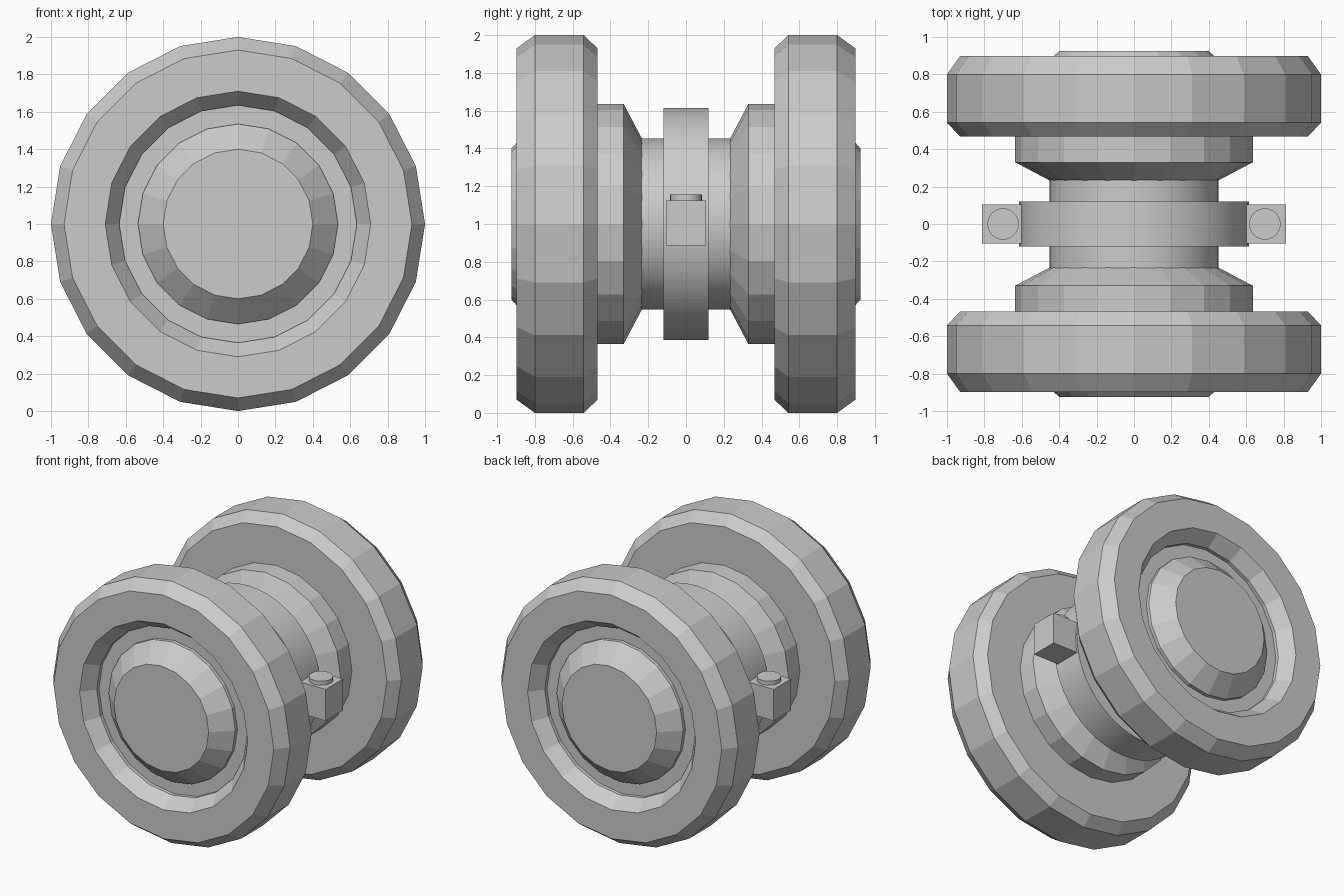
import bpy, bmesh, math

if "Cube" in bpy.data.objects:
    bpy.data.objects.remove(bpy.data.objects["Cube"])


def lathe(name, profile, sides, closed=False, smooth=False):
    """Revolve (radius, y) points around the y axis at z = 1."""
    bm = bmesh.new()
    rings = []
    for r, y in profile:
        rings.append([bm.verts.new((r * math.sin(2 * math.pi * i / sides), y,
                                    1 + r * math.cos(2 * math.pi * i / sides)))
                      for i in range(sides)])
    pairs = list(zip(rings, rings[1:]))
    if closed:
        pairs.append((rings[-1], rings[0]))
    else:
        bm.faces.new(rings[0])
        bm.faces.new(rings[-1])
    for a, b in pairs:
        for i in range(sides):
            j = (i + 1) % sides
            bm.faces.new((a[i], a[j], b[j], b[i]))
    bmesh.ops.recalc_face_normals(bm, faces=bm.faces)
    if smooth:
        for f in bm.faces:
            f.smooth = len(f.verts) == 4
        for e in bm.edges:
            e.smooth = e.calc_face_angle(0) < math.radians(40)
    return add(name, bm)


def add(name, bm):
    mesh = bpy.data.meshes.new(name)
    bm.to_mesh(mesh)
    bm.free()
    ob = bpy.data.objects.new(name, mesh)
    bpy.context.collection.objects.link(ob)
    return ob


for side, label in ((-1, "front"), (1, "back")):
    # Chamfered outer wheel ring
    ring = [(0.71, 0.897), (0.93, 0.897), (1.0, 0.80), (1.0, 0.542),
            (0.93, 0.468), (0.635, 0.468), (0.635, 0.797)]
    lathe(label + "_wheel", [(r, side * y) for r, y in ring], 20, closed=True)
    # Hub with domed cap outside and tapered collar inside
    hub = [(0.40, 0.925), (0.535, 0.797), (0.535, 0.77), (0.635, 0.77),
           (0.635, 0.33), (0.45, 0.232)]
    lathe(label + "_hub", [(r, side * y) for r, y in hub], 20)

# Axle and centre band
lathe("axle", [(0.452, -0.235), (0.452, 0.235)], 48, smooth=True)
lathe("clamp_band", [(0.615, -0.12), (0.615, 0.12)], 48, smooth=True)

for side, label in ((-1, "left"), (1, "right")):
    # Clamp block on the band
    bm = bmesh.new()
    bmesh.ops.create_cube(bm, size=1)
    bmesh.ops.scale(bm, vec=(0.235, 0.21, 0.24), verts=bm.verts)
    add(label + "_clamp_block", bm).location = (side * 0.6965, 0, 1.005)

    # Round bolt head on the block
    bm = bmesh.new()
    bmesh.ops.create_cone(bm, cap_ends=True, segments=24, radius1=0.084,
                          radius2=0.084, depth=0.06)
    for f in bm.faces:
        f.smooth = len(f.verts) == 4
    for e in bm.edges:
        e.smooth = e.calc_face_angle(0) < math.radians(40)
    add(label + "_bolt", bm).location = (side * 0.70, 0, 1.126)
